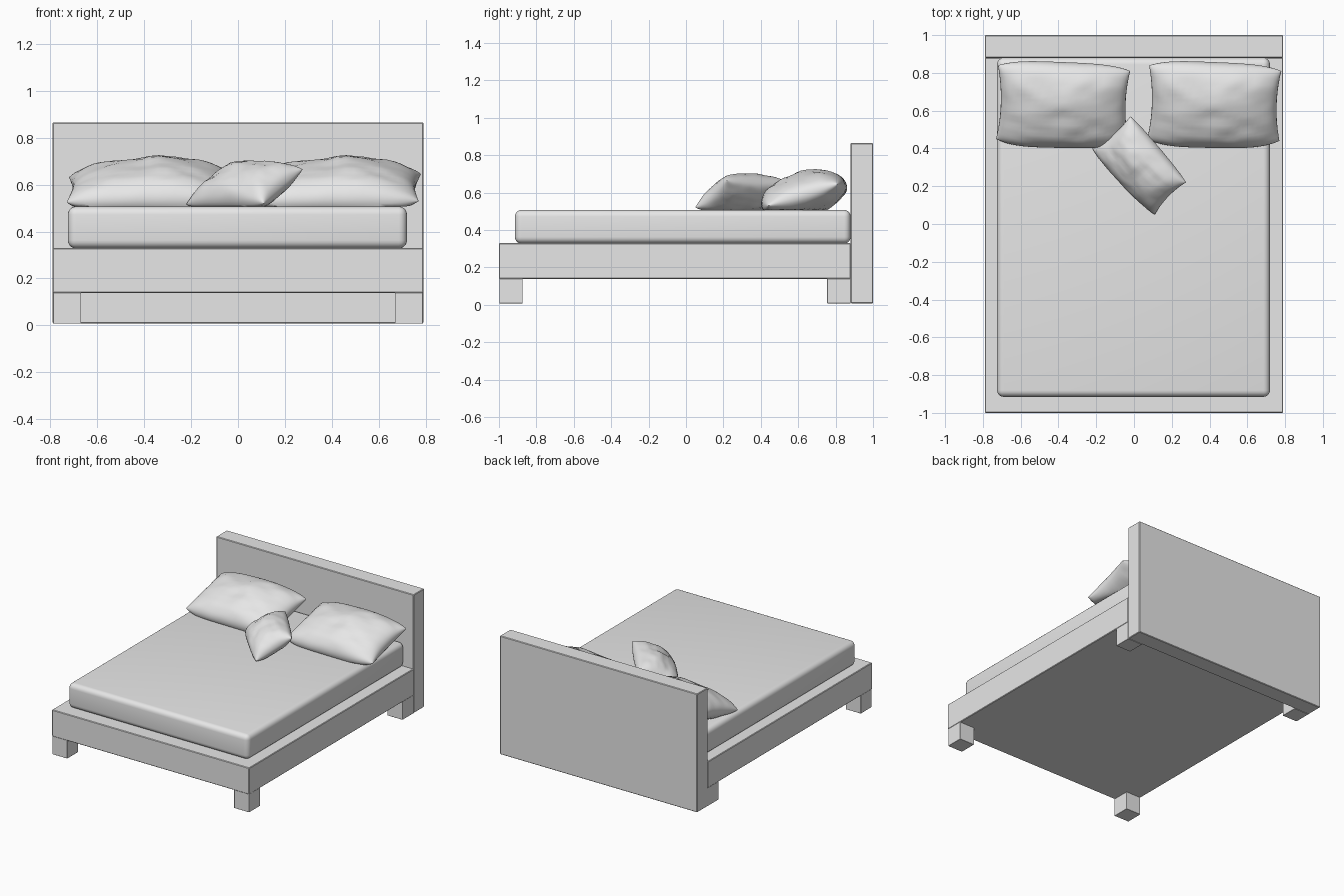
import bpy
import bmesh
import math
from mathutils import Vector, noise

cube = bpy.data.objects.get("Cube")
if cube:
    bpy.data.objects.remove(cube, do_unlink=True)

# One plain grey for everything
grey = bpy.data.materials.new("plain grey")
grey.use_nodes = True
grey.diffuse_color = (0.8, 0.8, 0.8, 1)
grey.node_tree.nodes["Principled BSDF"].inputs["Base Color"].default_value = (0.8, 0.8, 0.8, 1)

FLOOR, MATTRESS_TOP = 0.008, 0.507


def finish(name, bm, angle):
    """Turn a bmesh into a shaded, coloured object."""
    mesh = bpy.data.meshes.new(name)
    bm.to_mesh(mesh)
    bm.free()
    mesh.materials.append(grey)
    obj = bpy.data.objects.new(name, mesh)
    bpy.context.collection.objects.link(obj)
    bpy.ops.object.select_all(action='DESELECT')
    obj.select_set(True)
    bpy.context.view_layer.objects.active = obj
    bpy.ops.object.shade_smooth_by_angle(angle=math.radians(angle))
    return obj


def box(name, low, high, bevel=0.004, segments=1):
    """Bevelled box between two opposite corners."""
    low, high = Vector(low), Vector(high)
    bm = bmesh.new()
    bmesh.ops.create_cube(bm, size=1)
    for v in bm.verts:
        v.co = (low + high) / 2 + v.co * (high - low)
    bmesh.ops.bevel(bm, geom=bm.edges[:], offset=bevel, segments=segments,
                    profile=0.5, affect='EDGES')
    return finish(name, bm, 30)


def pillow(name, corners, top, under, bow_front, bow_back, pinch, seed):
    """Two puffed sheets sewn along a rim; corners run front left, front right, back right, back left."""
    fl, fr, br, bl = (Vector(c) for c in corners)
    along, across = (fr - fl + br - bl).normalized(), (bl - fl + br - fr).normalized()
    normal = along.cross(across).normalized()
    bm = bmesh.new()
    for height in (top, -under):
        before = set(bm.verts)
        bmesh.ops.create_grid(bm, x_segments=28, y_segments=28, size=1)
        for vert in set(bm.verts) - before:
            # Finer spacing towards the rim
            u = math.sin(vert.co.x * math.pi / 2)
            v = math.sin(vert.co.y * math.pi / 2)
            s, t = (u + 1) / 2, (v + 1) / 2
            p = (fl * (1 - s) + fr * s) * (1 - t) + (bl * (1 - s) + br * s) * t
            # Bowed front and back seams, pinched side seams
            p += across * (1 - u ** 4) * (bow_back * t - bow_front * (1 - t))
            p -= along * u * (1 - v * v) * pinch
            # Filling with soft creases that fade out at the seam
            puff = (max(0, 1 - u * u) * max(0, 1 - v * v)) ** 0.45
            crease = noise.noise(Vector((u * 1.8, v * 1.8, seed + height)))
            fine = noise.noise(Vector((u * 4, v * 4, seed)))
            p += normal * height * puff * (1 + 0.14 * crease + 0.08 * fine)
            p.z = max(p.z, MATTRESS_TOP)
            vert.co = p
    bmesh.ops.remove_doubles(bm, verts=bm.verts[:], dist=0.0004)
    bmesh.ops.recalc_face_normals(bm, faces=bm.faces[:])
    return finish(name, bm, 50)


# Bed frame
box("headboard", (-0.79, 0.88, FLOOR), (0.79, 1.0, 0.865))
box("bed_base", (-0.79, -1.0, 0.138), (0.79, 0.88, 0.33))
for side, sx in (("right", -1), ("left", 1)):
    for end, y in (("front", -0.998), ("back", 0.755)):
        x0, x1 = sorted((sx * 0.668, sx * 0.788))
        box(f"{end}_{side}_leg", (x0, y, FLOOR), (x1, y + 0.125, 0.14), 0.001)

# Mattress
box("mattress", (-0.725, -0.915, 0.328), (0.72, 0.88, MATTRESS_TOP), 0.035, 5)

# Two matching bed pillows propped towards the headboard
for side, x in (("right", -0.38), ("left", 0.42)):
    pillow(f"{side}_pillow",
           [(x - 0.35, 0.45, 0.525), (x + 0.35, 0.44, 0.53),
            (x + 0.36, 0.81, 0.645), (x - 0.34, 0.84, 0.63)],
           0.125, 0.11, 0.04, 0.03, 0.02, 3.0)

# Small cushion leaning diagonally between them
pillow("cushion",
       [(-0.22, 0.40, 0.515), (0.11, 0.05, 0.52),
        (0.275, 0.22, 0.665), (-0.02, 0.57, 0.645)],
       0.105, 0.08, 0.01, 0.005, 0.015, 7.0)
